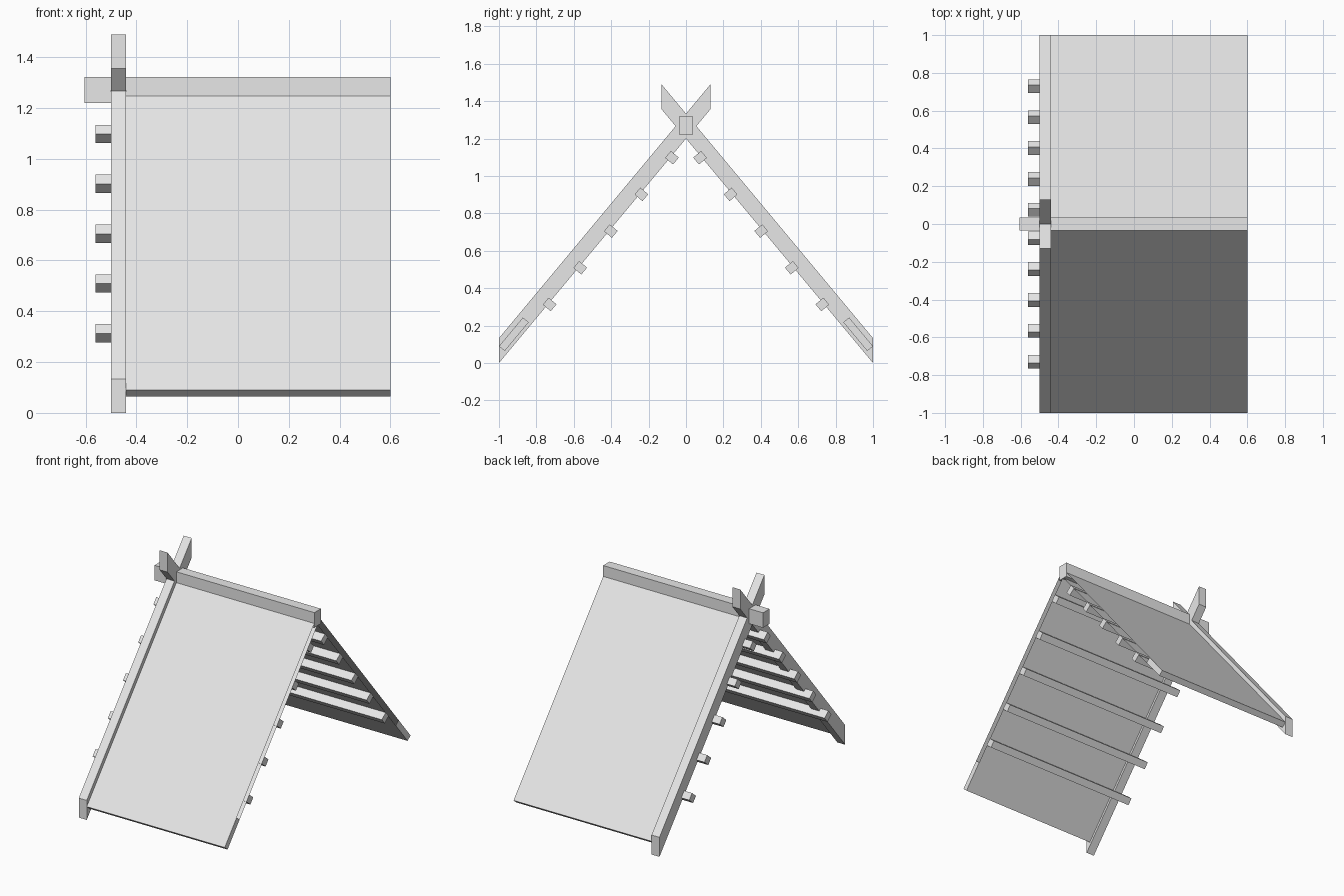
import bpy
import bmesh
from mathutils import Vector

cube = bpy.data.objects.get("Cube")
if cube:
    bpy.data.objects.remove(cube, do_unlink=True)

grey = bpy.data.materials.new("light_grey")
grey.use_nodes = True
COLOUR = (0.8, 0.8, 0.8, 1)
grey.diffuse_color = COLOUR
grey.node_tree.nodes["Principled BSDF"].inputs["Base Color"].default_value = COLOUR

RISE = 1.2                                  # roof pitch
ALONG = Vector((1, RISE)).normalized()      # up the slope, in (y, z)
INWARD = Vector((RISE, -1)).normalized()    # towards the inside of the roof


def prism(name, profile, x0, x1, side=1, open_ends=False, cap=None, end_drop=0):
    """Extrude a (y, z) profile along x; side=-1 mirrors it to the back."""
    bm = bmesh.new()
    rings = [[bm.verts.new((x, side * y, z)) for y, z in profile] for x in (x0, x1)]
    n = len(profile)
    for i in range(n):
        j = (i + 1) % n
        bm.faces.new((rings[0][i], rings[0][j], rings[1][j], rings[1][i]))
    if not open_ends:
        for ring in rings:
            bm.faces.new(ring)
    if cap:
        bm.faces.new([bm.verts.new((x1, side * y, z)) for y, z in cap])
    top = max(z for y, z in profile)
    for v in rings[1]:
        if v.co.z == top:
            v.co.z -= end_drop
    bmesh.ops.remove_doubles(bm, verts=bm.verts, dist=0.0001)
    bmesh.ops.recalc_face_normals(bm, faces=bm.faces)
    # a lone end cap must face outwards
    for f in bm.faces:
        if cap and abs(f.normal.x) > 0.9 and f.normal.x < 0:
            f.normal_flip()
    mesh = bpy.data.meshes.new(name)
    bm.to_mesh(mesh)
    bm.free()
    mesh.materials.append(grey)
    obj = bpy.data.objects.new(name, mesh)
    bpy.context.collection.objects.link(obj)
    return obj


def slab(start, length, depth):
    """Rectangle lying along the slope from an outer lower corner."""
    a = Vector(start)
    b = a + INWARD * depth
    return [a, b, b + ALONG * length, a + ALONG * length]


for side, word in ((1, "front"), (-1, "back")):
    # gable rafter with plumb-cut ends, crossing over at the ridge
    rafter = [(y, RISE * (y + 1) + h) for y, h in ((-1, 0), (0.13, 0), (0.13, 0.133), (-1, 0.133))]
    prism(word + "_rafter", rafter, -0.5, -0.44, side)

    # hollow roof panel, closed at the far end only near the eave
    prism(word + "_roof_panel", slab((-1, 0.09), 1.54, 0.04), -0.44, 0.6, side,
          open_ends=True, cap=slab((-1, 0.09), 0.2, 0.04))

    # battens under the panel, poking out past the rafter
    for i in range(5):
        y = -0.075 - 0.1635 * i
        centre = Vector((y, RISE * (y + 1) - 0.012))
        corner = centre - ALONG * 0.024 - INWARD * 0.0275
        prism(f"{word}_batten_{i + 1}", slab(corner, 0.048, 0.055), -0.56, 0.6, side)

# ridge beam, its top falling gently towards the far end
prism("ridge_beam", [(-0.035, 1.22), (0.035, 1.22), (0.035, 1.322), (-0.035, 1.322)],
      -0.605, 0.6, end_drop=0.036)
